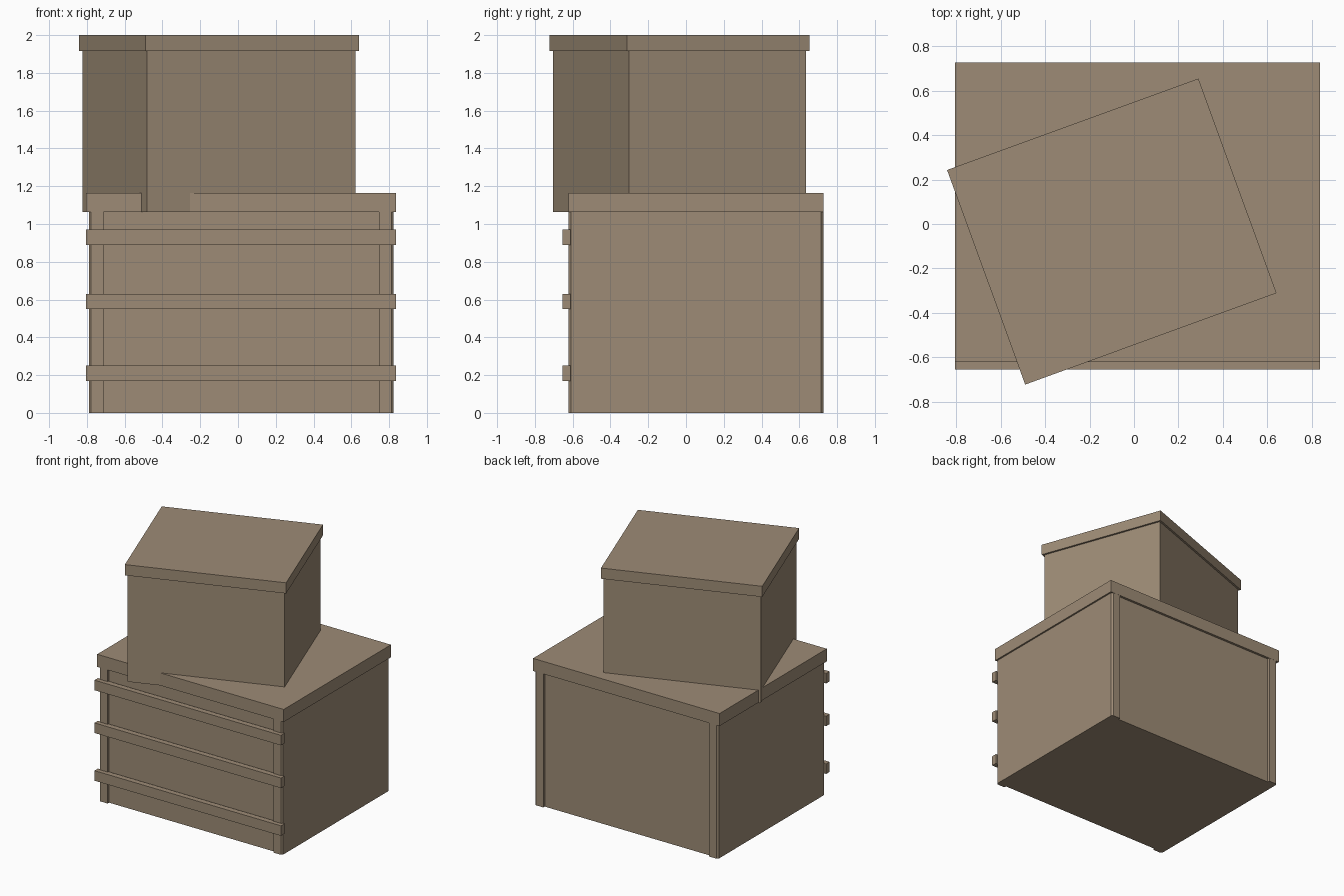
import bpy, bmesh
from math import radians
from mathutils import Matrix

if "Cube" in bpy.data.objects:
    bpy.data.objects.remove(bpy.data.objects["Cube"])

wood = bpy.data.materials.new("wood")
wood.diffuse_color = (0.34, 0.26, 0.18, 1)
wood.use_nodes = True
wood.node_tree.nodes["Principled BSDF"].inputs["Base Color"].default_value = wood.diffuse_color


def prism(name, outline, z0, z1, angle=0, center=(0, 0)):
    """Extrude a flat outline from z0 to z1, turned about z and moved to center."""
    bm = bmesh.new()
    face = bm.faces.new([bm.verts.new((x, y, z0)) for x, y in outline])
    res = bmesh.ops.extrude_face_region(bm, geom=[face], use_keep_orig=True)
    top = [v for v in res["geom"] if isinstance(v, bmesh.types.BMVert)]
    bmesh.ops.translate(bm, verts=top, vec=(0, 0, z1 - z0))
    bmesh.ops.recalc_face_normals(bm, faces=bm.faces)
    bm.transform(Matrix.Translation((*center, 0)) @ Matrix.Rotation(angle, 4, 'Z'))
    mesh = bpy.data.meshes.new(name)
    bm.to_mesh(mesh)
    bm.free()
    mesh.materials.append(wood)
    obj = bpy.data.objects.new(name, mesh)
    bpy.context.collection.objects.link(obj)
    return obj


def box(name, x0, x1, y0, y1, z0, z1, **kw):
    return prism(name, [(x0, y0), (x1, y0), (x1, y1), (x0, y1)], z0, z1, **kw)


# Large crate: posts at the corners stand proud of recessed front and back panels
cx, cy = 0.017, 0.053
hx, hy = 0.807, 0.674
post, recess, chamfer = 0.077, 0.018, 0.012
quarter = [(hx, hy - chamfer), (hx - chamfer, hy),
           (hx - post, hy), (hx - post, hy - recess)]
back = quarter + [(-x, y) for x, y in reversed(quarter)]
outline = back + [(-x, -y) for x, y in back]
prism("large_crate_body", outline, 0, 1.065, center=(cx, cy))
box("large_crate_lid", -0.805, 0.837, -0.621, 0.728, 1.063, 1.163)

# Horizontal slats across the front
for i, z in enumerate((0.21, 0.59, 0.93)):
    box(f"front_slat_{i + 1}", -0.805, 0.837, -0.655, -0.612, z - 0.04, z + 0.04)

# Small crate, turned and overhanging the front edge
turn = dict(angle=radians(20), center=(-0.1, -0.034))
box("small_crate_body", -0.587, 0.587, -0.499, 0.499, 1.063, 1.917, **turn)
box("small_crate_lid", -0.602, 0.602, -0.514, 0.514, 1.915, 2.0, **turn)
